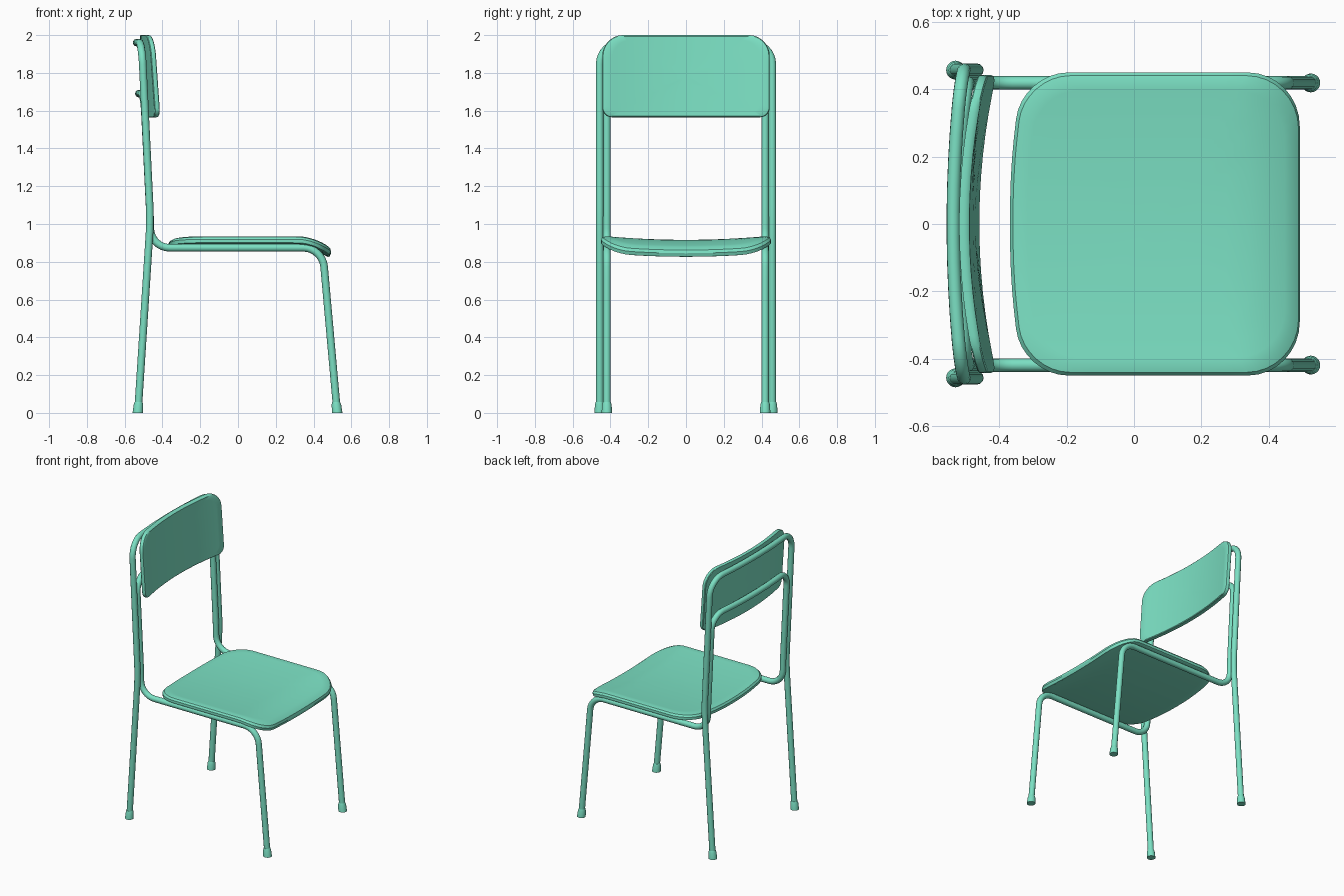
import bpy, bmesh
from mathutils import Vector
from mathutils.geometry import interpolate_bezier

if "Cube" in bpy.data.objects:
    bpy.data.objects.remove(bpy.data.objects["Cube"])

mint = bpy.data.materials.new("mint")
mint.diffuse_color = (0.2, 0.75, 0.55, 1)
mint.use_nodes = True
mint.node_tree.nodes["Principled BSDF"].inputs["Base Color"].default_value = mint.diffuse_color


def fillet(points, trims, closed=False, seg=8):
    """Round the corners of a polyline; trim = distance cut from each corner."""
    pts = [Vector(p) for p in points]
    out, n = [], len(pts)
    for i, p in enumerate(pts):
        if trims[i] == 0 or (not closed and i in (0, n - 1)):
            out.append(p)
            continue
        d0 = (pts[i - 1] - p).normalized() * trims[i]
        d1 = (pts[(i + 1) % n] - p).normalized() * trims[i]
        out += interpolate_bezier(p + d0, p + d0 * 0.45, p + d1 * 0.45, p + d1, seg + 1)
    return out


def subdivide(pts, step, closed=False):
    """Split long straight runs so they can be bent."""
    out = []
    for a, b in zip(pts, pts[1:] + ([pts[0]] if closed else [])):
        k = max(1, round((b - a).length / step))
        out += [a.lerp(b, j / k) for j in range(k)]
    return out if closed else out + [pts[-1]]


def finish(obj, angle=0.6):
    bpy.ops.object.select_all(action='DESELECT')
    obj.select_set(True)
    bpy.context.view_layer.objects.active = obj
    if obj.type == 'CURVE':
        bpy.ops.object.convert(target='MESH')
        obj = bpy.context.object
    obj.data.materials.clear()
    obj.data.materials.append(mint)
    bpy.ops.object.shade_smooth_by_angle(angle=angle)


def mesh_object(name, bm):
    bmesh.ops.recalc_face_normals(bm, faces=bm.faces)
    me = bpy.data.meshes.new(name)
    bm.to_mesh(me)
    bm.free()
    obj = bpy.data.objects.new(name, me)
    bpy.context.collection.objects.link(obj)
    finish(obj)


def tube(name, half, trims, radius=0.02):
    """Tube along a half path, mirrored across y, with its cross rail bowed backwards."""
    path = half + [(x, -y, z) for x, y, z in reversed(half)]
    pts = subdivide(fillet(path, trims + trims[::-1]), 0.08)
    side = half[-1][1]
    cu = bpy.data.curves.new(name, 'CURVE')
    cu.dimensions = '3D'
    cu.bevel_depth, cu.bevel_resolution, cu.use_fill_caps = radius, 4, True
    sp = cu.splines.new('POLY')
    sp.points.add(len(pts) - 1)
    for q, p in zip(sp.points, pts):
        q.co = (p.x - 0.027 * (1 - (p.y / side) ** 2), p.y, p.z, 1)
    obj = bpy.data.objects.new(name, cu)
    bpy.context.collection.objects.link(obj)
    finish(obj)


def slab(name, outline, thick, edge, place):
    """Thin rounded panel made of concentric rings, bent by place(u, v, w)."""
    inner = [0.12, 0.3, 0.48, 0.64, 0.78, 0.88]
    rings = [(s, 0) for s in inner + [1 - edge * 0.3]]
    rings += [(1, 0.12), (1, 0.55), (1 - edge * 0.3, 0.85), (1 - edge, 1)]
    rings += [(s, 1) for s in reversed(inner)]
    cx = (min(p.x for p in outline) + max(p.x for p in outline)) / 2
    cy = (min(p.y for p in outline) + max(p.y for p in outline)) / 2
    bm = bmesh.new()
    loops = [[bm.verts.new(place(cx + (p.x - cx) * s, cy + (p.y - cy) * s, w * thick))
              for p in outline] for s, w in rings]
    n = len(outline)
    for a, b in zip(loops, loops[1:]):
        for i in range(n):
            j = (i + 1) % n
            bm.faces.new((a[i], a[j], b[j], b[i]))
    for loop, w in ((loops[0], 0), (loops[-1], thick)):
        c = bm.verts.new(place(cx, cy, w))
        for i in range(n):
            bm.faces.new((loop[i], loop[(i + 1) % n], c))
    mesh_object(name, bm)


def foot(name, x, y, slope):
    """Flared rubber cap that leans with its leg."""
    bm = bmesh.new()
    bmesh.ops.create_cone(bm, cap_ends=True, segments=20, radius1=0.028, radius2=0.025, depth=0.045)
    top = [f for f in bm.faces if f.normal.z > 0.9]
    ext = bmesh.ops.extrude_face_region(bm, geom=top)
    new = [v for v in ext['geom'] if isinstance(v, bmesh.types.BMVert)]
    bmesh.ops.delete(bm, geom=top, context='FACES_ONLY')
    for v in new:
        v.co.x, v.co.y, v.co.z = v.co.x * 0.82, v.co.y * 0.82, v.co.z + 0.013
    for v in bm.verts:
        v.co.z += 0.0225
        v.co.x += x + slope * v.co.z
        v.co.y += y
    mesh_object(name, bm)


# Outer frame: rear legs, uprights and top rail
tube("rear_frame",
     [(-0.529, 0.457, 0.015), (-0.464, 0.457, 1.02), (-0.51, 0.457, 1.96)],
     [0, 0.08, 0.115])

# Inner frame: front legs, seat supports, inner uprights and lower rail
tube("front_frame",
     [(0.524, 0.419, 0.015), (0.447, 0.419, 0.874), (-0.462, 0.419, 0.874),
      (-0.466, 0.419, 1.05), (-0.498, 0.419, 1.69)],
     [0, 0.1, 0.1, 0.04, 0.1])

# Rubber feet
for side, y in (("left", 1), ("right", -1)):
    foot("rear_foot_" + side, -0.53, 0.457 * y, 0.065)
    foot("front_foot_" + side, 0.525, 0.419 * y, -0.09)


# Seat: dished across, rolled down at the front edge
def seat_place(x, y, w):
    k = max(0, (x - 0.32) / 0.18)
    z = 0.896 + w - 0.022 * (1 - (y / 0.45) ** 2) - 0.052 * k ** 1.7
    return (x - (0.042 - w) * 0.4 * k, y, z)


seat_shape = fillet([(0.5, -0.45), (0.5, 0.45), (-0.335, 0.45), (-0.385, 0), (-0.335, -0.45)],
                    [0.16, 0.16, 0.14, 0.25, 0.14], closed=True)
slab("seat", subdivide(seat_shape, 0.06, True), 0.042, 0.07, seat_place)


# Backrest: curved around the sitter and leaning with the uprights
def back_place(y, z, w):
    lean = -0.07 * (z - 1.565)
    return (-0.489 + lean + 0.05 * (y / 0.44) ** 2 + w, y, z)


back_shape = fillet([(-0.443, 1.565), (0.443, 1.565), (0.443, 2.0), (-0.443, 2.0)],
                    [0.05, 0.05, 0.11, 0.11], closed=True)
slab("backrest", subdivide(back_shape, 0.06, True), 0.03, 0.03, back_place)
